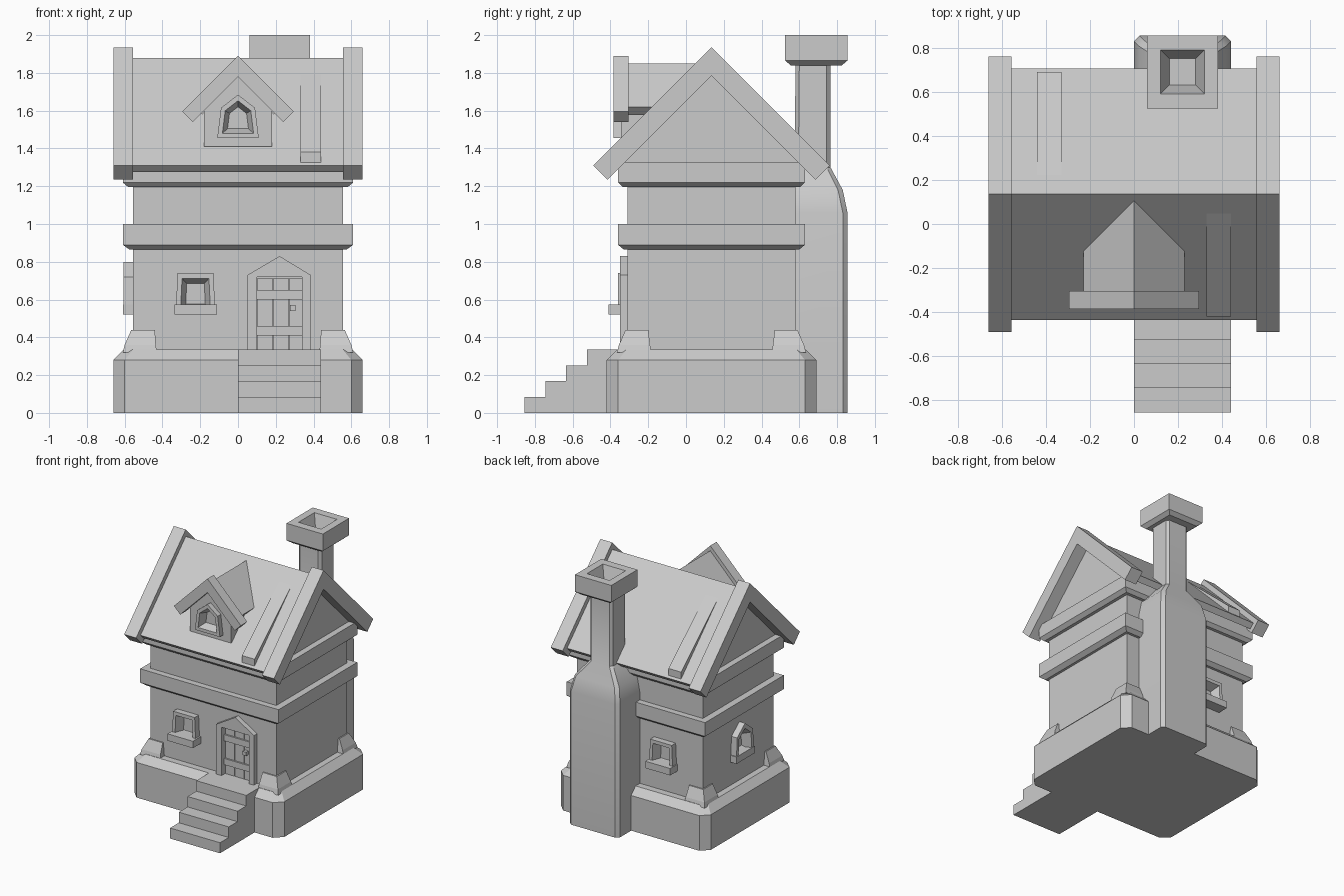
import bpy, bmesh, math
from mathutils import Matrix, Vector

if "Cube" in bpy.data.objects:
    bpy.data.objects.remove(bpy.data.objects["Cube"])

CY = 0.135  # depth centre of the house body


def loft(name, loops, mat=Matrix(), smooth=False):
    """Bridge equal-length closed loops and cap both ends."""
    bm = bmesh.new()
    rings = [[bm.verts.new(mat @ Vector(p)) for p in lp] for lp in loops]
    n = len(rings[0])
    for a, b in zip(rings, rings[1:]):
        for i in range(n):
            j = (i + 1) % n
            bm.faces.new((a[i], a[j], b[j], b[i]))
    bm.faces.new(rings[0])
    bm.faces.new(rings[-1])
    bmesh.ops.recalc_face_normals(bm, faces=bm.faces)
    me = bpy.data.meshes.new(name)
    bm.to_mesh(me)
    bm.free()
    ob = bpy.data.objects.new(name, me)
    bpy.context.collection.objects.link(ob)
    if smooth:
        bpy.ops.object.select_all(action='DESELECT')
        ob.select_set(True)
        bpy.context.view_layer.objects.active = ob
        bpy.ops.object.shade_smooth_by_angle(angle=math.radians(30))
    return ob


def rect(x0, x1, y0, y1, z, c=0):
    if not c:
        return [(x0, y0, z), (x1, y0, z), (x1, y1, z), (x0, y1, z)]
    return [(x0 + c, y0, z), (x1 - c, y0, z), (x1, y0 + c, z), (x1, y1 - c, z),
            (x1 - c, y1, z), (x0 + c, y1, z), (x0, y1 - c, z), (x0, y0 + c, z)]


def centred(hx, hy, z, c=0):
    return rect(-hx, hx, CY - hy, CY + hy, z, c)


def box(name, x0, x1, y0, y1, z0, z1):
    return loft(name, [rect(x0, x1, y0, y1, z0), rect(x0, x1, y0, y1, z1)])


def prism_x(name, prof, x0, x1):
    return loft(name, [[(x, y, z) for y, z in prof] for x in (x0, x1)])


def prism_y(name, prof, y0, y1):
    return loft(name, [[(x, y, z) for x, z in prof] for y in (y0, y1)])


def chevron(c, top, half, t):
    """45 degree roof profile with square-cut ends, t = vertical thickness."""
    e = t / 2
    zl = top - half
    return [(c, top), (c + half, zl), (c + half - e, zl - e), (c, top - t),
            (c - half + e, zl - e), (c - half, zl)]


def cut(target, cutter):
    cutter.hide_render = True
    cutter.hide_set(True)
    m = target.modifiers.new("opening", 'BOOLEAN')
    m.operation, m.solver, m.object = 'DIFFERENCE', 'EXACT', cutter


def window(name, wall, outline, loc, turn, out):
    """Protruding frame with a funnel-shaped recess cut into the wall."""
    mat = Matrix.Translation(loc) @ Matrix.Rotation(math.radians(turn), 4, 'Z')

    def ring(s, y):
        return [(u * s, y, v * s) for u, v in outline]
    cut(wall, loft(name + "_cutter", [ring(0.8, -0.1), ring(0.8, 0.07)], mat))
    loft(name, [ring(1, 0.02), ring(1, -out), ring(0.75, -out),
                ring(0.4, 0.045), ], mat)


# Stone base with chamfered corners and sloped top edge
loft("base", [centred(.66, .555, 0, .06), centred(.66, .555, .28, .06),
              centred(.605, .50, .335, .05)], smooth=True)

# Walls, belts and gable filling
walls = loft("walls", [centred(.555, .445, .30), centred(.555, .445, 1.25)])
loft("lower_belt", [centred(.575, .465, .865), centred(.61, .495, .89), centred(.61, .495, 1.0)])
loft("upper_belt", [centred(.58, .47, 1.195), centred(.61, .495, 1.22), centred(.61, .495, 1.325)])
prism_x("gable_wall", [(CY, 1.83), (CY + .51, 1.32), (CY - .51, 1.32)], -.56, .56)

# Flared corner stones
for sx in (-1, 1):
    for sy in (-1, 1):
        def foot(xo, xi, yo, yi, z):
            return [(sx * x, CY + sy * y, z) for x, y in ((xo, yo), (xi, yo), (xi, yi), (xo, yi))]
        loft("corner_stone", [foot(.61, .43, .50, .32, .32), foot(.60, .435, .49, .325, .36),
                              foot(.565, .44, .455, .335, .44)])

# Main roof, barge boards and roof battens
prism_x("roof", chevron(CY, 1.88, .57, .07), -.56, .56)
for s in (-1, 1):
    prism_x("barge_board", chevron(CY, 1.935, .625, .15), s * .555, s * .66)
batten = [(.09, 1.83), (-.42, 1.38), (-.42, 1.30), (.05, 1.75)]
prism_x("front_batten", batten, .33, .44)
prism_x("back_batten", [(2 * CY - y, z) for y, z in batten], -.44, -.33)

# Dormer
dormer = prism_y("dormer_wall", [(-.18, 1.41), (.18, 1.41), (.18, 1.62), (0, 1.80), (-.18, 1.62)], -.345, .05)
prism_y("dormer_roof", chevron(0, 1.85, .23, .08), -.32, .11)
prism_y("dormer_barge_board", chevron(0, 1.89, .295, .11), -.385, -.305)
window("dormer_window", dormer, [(-.11, -.10), (.11, -.10), (.09, .06), (0, .13), (-.09, .06)],
       (0, -.345, 1.555), 0, .04)

# Wall windows with sills
square = [(-.105, -.11), (.105, -.11), (.095, .11), (-.095, .11)]
peaked = [(-.11, -.11), (.11, -.11), (.10, .08), (0, .16), (-.10, .08)]
window("front_window", walls, square, (-.225, CY - .445, .63), 0, .05)
window("back_window", walls, square, (-.22, CY + .445, .63), 180, .05)
window("left_window", walls, peaked, (-.555, .12, .64), -90, .05)
box("front_sill", -.335, -.11, -.41, -.30, .52, .575)
box("back_sill", -.33, -.11, .57, .67, .52, .575)
box("left_sill", -.61, -.54, .005, .235, .52, .575)

# Door: frame, planks, battens and handle
cut(walls, box("door_cutter", .10, .34, -.45, -.275, .33, .72))
prism_y("door_frame", [(.05, .33), (.05, .73), (.22, .83), (.385, .73), (.385, .33),
                       (.34, .33), (.34, .72), (.10, .72), (.10, .33)], -.35, -.29)
for i, x in enumerate((.10, .185, .27)):
    box("door_plank", x + .003, x + (.082 if i < 2 else .07), -.305, -.27, .335, .715)
for z in (.41, .60):
    box("door_batten", .10, .34, -.318, -.30, z, z + .05)
box("door_handle", .275, .305, -.335, -.30, .54, .57)

# Front steps
prism_x("steps", [(-.855, 0), (-.855, .084), (-.745, .084), (-.745, .168), (-.635, .168),
                  (-.635, .251), (-.525, .251), (-.525, .335), (-.30, .335), (-.30, 0)], 0, .44)

# Chimney stack and hollow cap
loft("chimney", [rect(0, .44, .55, .855, 0, .025), rect(0, .44, .55, .855, 1.06, .025),
                 rect(.025, .415, .55, .83, 1.18, .025), rect(.12, .32, .575, .765, 1.30, .02),
                 rect(.12, .32, .58, .765, 1.86, .02)], smooth=True)
loft("chimney_cap", [rect(.09, .35, .555, .825, 1.84), rect(.06, .38, .525, .855, 1.865),
                     rect(.06, .38, .525, .855, 2.0), rect(.12, .32, .59, .79, 2.0),
                     rect(.16, .28, .63, .75, 1.88)])
